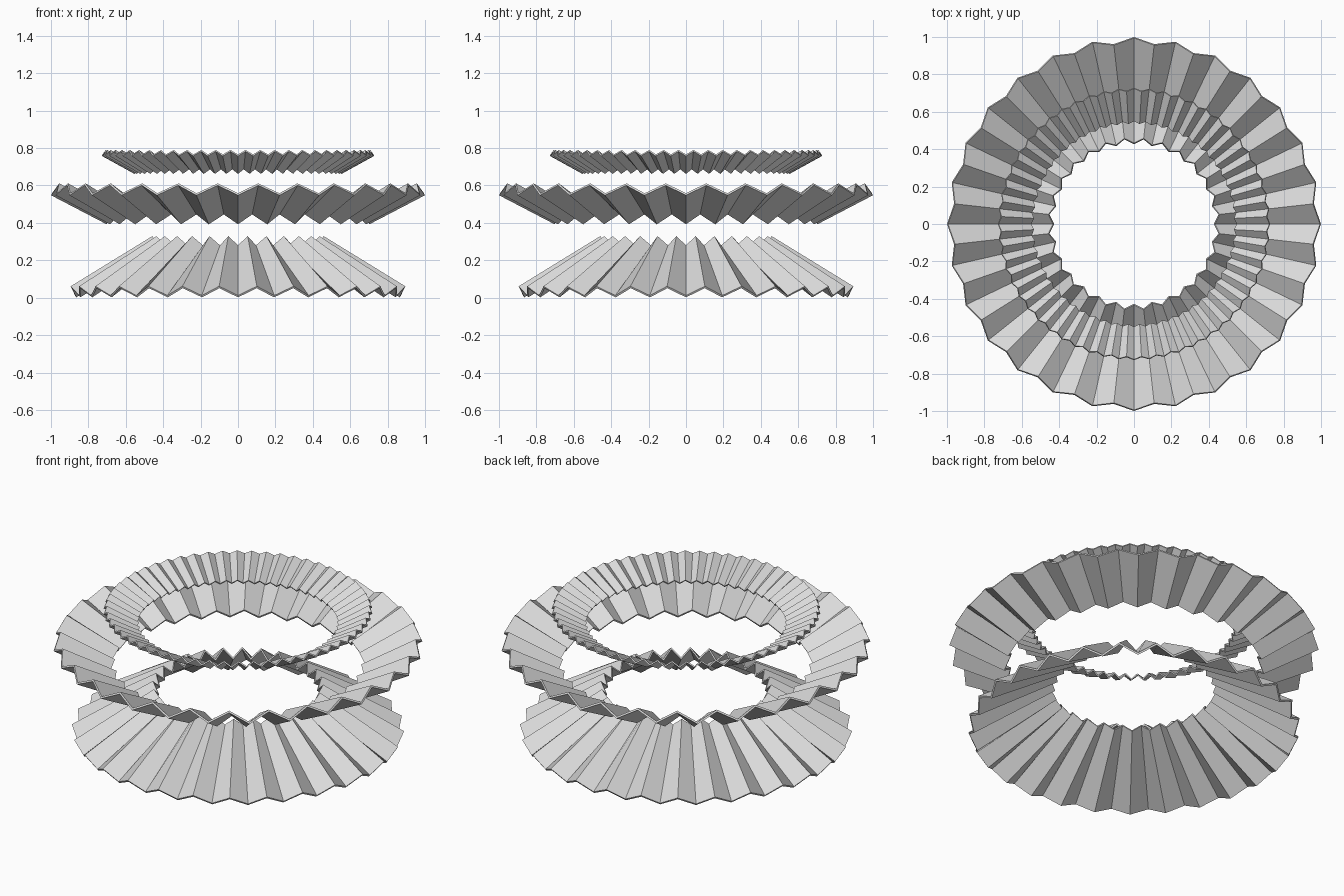
import bpy, bmesh, math

if "Cube" in bpy.data.objects:
    bpy.data.objects.remove(bpy.data.objects["Cube"])

paper = bpy.data.materials.new("light_grey")
paper.diffuse_color = (0.72, 0.72, 0.72, 1)
paper.use_nodes = True
paper.node_tree.nodes["Principled BSDF"].inputs["Base Color"].default_value = paper.diffuse_color


def pleated_ring(name, pleats, outer_low, outer_high, inner_low, inner_high, thickness):
    """Accordion-folded conical band; each point is (radius, z) of a fold end."""
    bm = bmesh.new()
    outer, inner = [], []
    n = pleats * 2
    for i in range(n):
        a = math.pi * 2 * i / n
        o, p = (outer_high, inner_high) if i % 2 else (outer_low, inner_low)
        outer.append(bm.verts.new((o[0] * math.cos(a), o[0] * math.sin(a), o[1])))
        inner.append(bm.verts.new((p[0] * math.cos(a), p[0] * math.sin(a), p[1])))
    for i in range(n):
        j = (i + 1) % n
        bm.faces.new((outer[i], outer[j], inner[j], inner[i]))
    mesh = bpy.data.meshes.new(name)
    bm.to_mesh(mesh)
    bm.free()
    mesh.materials.append(paper)
    ob = bpy.data.objects.new(name, mesh)
    bpy.context.collection.objects.link(ob)
    # sheet thickness
    mod = ob.modifiers.new("sheet", 'SOLIDIFY')
    mod.thickness = thickness
    mod.offset = 0
    return ob


# bottom skirt, sloping down and outwards
pleated_ring("lower_ring", 28, (0.868, 0.007), (0.897, 0.056),
             (0.43, 0.275), (0.458, 0.324), 0.012)

# widest ring, sloping up and outwards
pleated_ring("middle_ring", 28, (0.997, 0.553), (0.965, 0.606),
             (0.70, 0.398), (0.67, 0.45), 0.012)

# small, finely pleated top ring
pleated_ring("upper_ring", 56, (0.726, 0.762), (0.711, 0.786),
             (0.552, 0.666), (0.538, 0.69), 0.009)
